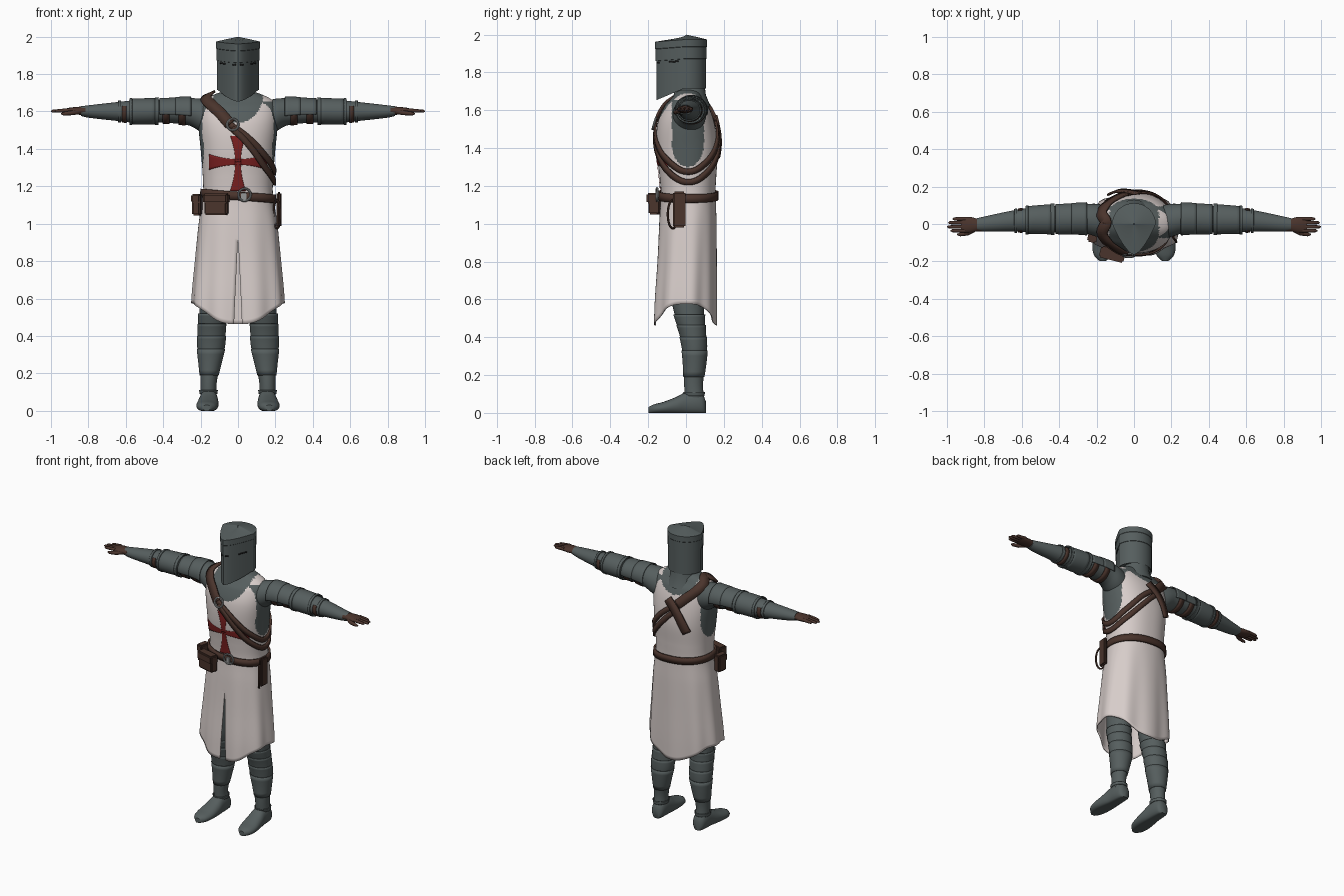
import bpy, bmesh, math
from mathutils import Vector as V

if "Cube" in bpy.data.objects:
    bpy.data.objects.remove(bpy.data.objects["Cube"])

def material(name, rgb):
    m = bpy.data.materials.new(name)
    m.diffuse_color = (*rgb, 1)
    m.use_nodes = True
    m.node_tree.nodes["Principled BSDF"].inputs["Base Color"].default_value = m.diffuse_color
    return m

STEEL = material("grey steel", (.092, .112, .112))
CLOTH = material("off white cloth", (.68, .61, .59))
LEATHER = material("brown leather", (.068, .034, .025))
RED = material("dark red", (.2, .015, .015))
BUCKLE = material("light metal", (.3, .31, .31))
DARK = material("dark slit", (.01, .01, .01))

def finish(name, bm, mats, thick=0, angle=35):
    bmesh.ops.remove_doubles(bm, verts=bm.verts, dist=1e-5)
    bmesh.ops.recalc_face_normals(bm, faces=bm.faces)
    me = bpy.data.meshes.new(name)
    bm.to_mesh(me)
    bm.free()
    ob = bpy.data.objects.new(name, me)
    bpy.context.collection.objects.link(ob)
    for m in mats:
        me.materials.append(m)
    if thick:
        mod = ob.modifiers.new("thickness", 'SOLIDIFY')
        mod.thickness, mod.offset = thick, 0
    bpy.ops.object.select_all(action='DESELECT')
    bpy.context.view_layer.objects.active = ob
    ob.select_set(True)
    bpy.ops.object.shade_smooth_by_angle(angle=math.radians(angle))
    return ob

def loft(name, rings, mats, closed=True, caps=True, thick=0, rule=None, angle=35):
    bm = bmesh.new()
    rows = [[bm.verts.new(p) for p in r] for r in rings]
    n = len(rows[0])
    for a, b in zip(rows, rows[1:]):
        for i in range(n if closed else n - 1):
            j = (i + 1) % n
            f = bm.faces.new((a[i], a[j], b[j], b[i]))
            if rule:
                f.material_index = rule(f.calc_center_median())
    if caps and closed:
        for r in (rows[0], rows[-1]):
            f = bm.faces.new(r)
            if rule:
                f.material_index = rule(f.calc_center_median())
    return finish(name, bm, mats, thick, angle)

def interp(tab, t):
    """Smooth lookup of a row in a table keyed by its first column."""
    tab = sorted(tab)
    t = min(max(t, tab[0][0]), tab[-1][0])
    i = max(k for k in range(len(tab) - 1) if tab[k][0] <= t)
    a, b = tab[i], tab[i + 1]
    p, q = tab[max(i - 1, 0)], tab[min(i + 2, len(tab) - 1)]
    h = b[0] - a[0]
    u = (t - a[0]) / h
    out = []
    for k in range(1, len(a)):
        ma = (b[k] - p[k]) / (b[0] - p[0]) * h
        mb = (q[k] - a[k]) / (q[0] - a[0]) * h
        out.append((2*u**3 - 3*u*u + 1)*a[k] + (u**3 - 2*u*u + u)*ma
                   + (3*u*u - 2*u**3)*b[k] + (u**3 - u*u)*mb)
    return out

def span(a, b, n):
    return [a + (b - a) * i / n for i in range(n + 1)]

def spow(c, e):
    return math.copysign(abs(c) ** e, c)

# Body surface: height, half width, front, back
BODY = [(.45, .246, -.168, .155), (.6, .243, -.163, .157), (.8, .226, -.15, .157),
        (1.0, .207, -.14, .157), (1.15, .187, -.132, .155), (1.25, .188, -.14, .16),
        (1.4, .2, -.157, .168), (1.53, .212, -.15, .15), (1.62, .208, -.115, .12),
        (1.66, .185, -.08, .092), (1.69, .13, -.055, .075), (1.71, .07, -.04, .06)]

def body(th, z, off=0):
    w, f, b = interp(BODY, z)
    c, s = spow(math.cos(th), .88), spow(math.sin(th), .88)
    return V(((w + off) * c, (f + b) / 2 + ((b - f) / 2 + off) * s, z))

def normal(th, z):
    du = body(th + .01, z) - body(th - .01, z)
    dv = body(th, z + .004) - body(th, z - .004)
    return du.cross(dv).normalized()

def torso_rule(c):
    hole = ((c.y - .01) / .085) ** 2 + (max(0, 1.42 - c.z) / .12) ** 2 < 1
    if abs(c.x) > .12 and 1.3 < c.z < 1.655 and hole:
        return 1
    depth = .16 if c.y < 0 else .12
    return int((c.x / .135) ** 2 + ((1.70 - c.z) / depth) ** 2 < 1)

N = 144
loft("torso", [[body(2*math.pi*i/N, z) for i in range(N)] for z in span(1.15, 1.71, 80)],
     [CLOTH, STEEL], rule=torso_rule, angle=60)

# Skirt with dipping hem and front slit
def skirt_ring(t):
    ring = []
    for i in range(97):
        base = -math.pi/2 + 2*math.pi*i/96
        z = 1.15 - t * (1.15 - .575 + .112 * abs(math.sin(base)) ** 3)
        g = max(0, .92 - z) * .14
        th = -math.pi/2 + g + (2*math.pi - 2*g) * i/96
        ring.append(body(th, z, .006 * t * math.sin(9 * th)))
    return ring
loft("skirt", [skirt_ring(t) for t in span(0, 1, 30)], [CLOTH], closed=False, thick=.006, angle=60)

# Cross draped on the chest
def front(x, z, off):
    w, f, b = interp(BODY, z)
    c = min(abs(x) / w, 1) ** (1 / .88)
    return V((x, (f + b)/2 - (b - f)/2 * (1 - c*c) ** .44 - off, z))

for name, dx, dz, length in (("cross_arm_right", 1, 0, .155), ("cross_arm_left", -1, 0, .155),
                             ("cross_top", 0, 1, .14), ("cross_bottom", 0, -1, .155)):
    rows = []
    for u in span(0, 1, 16):
        hw = .015 + .027 * u ** 2
        rows.append([front(dx*u*length + dz*v*hw, 1.33 + dz*u*length + dx*v*hw, .004)
                     for v in span(-1, 1, 6)])
    loft(name, rows, [RED], closed=False, thick=.002)

# Straps and belt follow the body surface
def ribbon(name, path, width, off=.009, thick=.012):
    tab = [(i, *p) for i, p in enumerate(path)]
    pts = [interp(tab, u) for u in span(0, len(path) - 1, (len(path) - 1) * 8)]
    pts = [(math.radians(a), z) for a, z in pts]
    nor = [normal(*p) for p in pts]
    pos = [body(*p) + n * off for p, n in zip(pts, nor)]
    rows = []
    for i, (p, n) in enumerate(zip(pos, nor)):
        t = pos[min(i + 1, len(pos) - 1)] - pos[max(i - 1, 0)]
        s = t.cross(n).normalized() * width / 2
        rows.append([p - s, p + s])
    return loft(name, rows, [LEATHER], closed=False, thick=thick)

ribbon("shoulder_strap", [(100, 1.53), (118, 1.59), (142, 1.645), (180, 1.684), (218, 1.648),
                          (243, 1.6), (261, 1.53)], .06, .014)
ribbon("upper_chest_strap", [(-99, 1.53), (-70, 1.435), (-40, 1.345), (0, 1.275), (40, 1.34),
                             (75, 1.45), (100, 1.53)], .032)
ribbon("lower_chest_strap", [(-97, 1.51), (-68, 1.385), (-40, 1.285), (0, 1.22), (40, 1.28),
                             (75, 1.39), (102, 1.51)], .032, .011)
ribbon("strap_tail", [(86, 1.55), (105, 1.46), (122, 1.36)], .055, .02)
ribbon("belt", [(a, 1.148 - .016 * math.cos(math.radians(a))) for a in range(-90, 271, 30)], .045, .01)

def box(name, loc, size, mat, rot=0, bevel=.008):
    bm = bmesh.new()
    bmesh.ops.create_cube(bm, size=1)
    for v in bm.verts:
        v.co = V((v.co.x * size[0], v.co.y * size[1], v.co.z * size[2]))
    bmesh.ops.bevel(bm, geom=bm.edges[:], offset=bevel, segments=2, affect='EDGES')
    ob = finish(name, bm, [mat])
    ob.location, ob.rotation_euler = loc, (0, 0, rot)

box("front_pouch", (-.115, -.158, 1.1), (.125, .055, .105), LEATHER, -.25)
box("front_pouch_flap", (-.116, -.163, 1.135), (.135, .062, .055), LEATHER, -.25)
box("side_pouch", (-.218, -.06, 1.1), (.045, .07, .11), LEATHER, -.2)
box("side_pouch_flap", (-.22, -.06, 1.135), (.05, .078, .05), LEATHER, -.2)
box("sheath_holder", (.218, -.035, 1.075), (.022, .065, .19), LEATHER, -.1)
box("belt_tongue", (.03, -.15, 1.14), (.03, .012, .05), BUCKLE, 0, .003)

# Tubes along any path; used for rings, fingers and loops
def tube(name, pts, radii, mat, n=12, closed=False):
    rows = []
    for i, p in enumerate(pts):
        if closed:
            t = pts[(i + 1) % len(pts)] - pts[i - 1]
        else:
            t = pts[min(i + 1, len(pts) - 1)] - pts[max(i - 1, 0)]
        a = t.cross(V((0, 1, .01)) if abs(t.normalized().y) < .9 else V((1, 0, 0))).normalized()
        b = t.cross(a).normalized()
        rows.append([p + radii[i] * (a * math.cos(k*2*math.pi/n) + b * math.sin(k*2*math.pi/n))
                     for k in range(n)])
    if closed:
        rows.append(rows[0])
    loft(name, rows, [mat], caps=not closed)

def ring_pts(c, ax, ay, r, n=24):
    return [V(c) + V(ax) * r * math.cos(2*math.pi*i/n) + V(ay) * r * math.sin(2*math.pi*i/n) for i in range(n)]

tube("belt_buckle", ring_pts((.035, -.153, 1.155), (1, .1, 0), (0, 0, 1), .033), [.006]*24, BUCKLE, 8, True)
tube("strap_buckle", ring_pts((-.028, -.168, 1.53), (1, 0, 0), (0, .3, 1), .03), [.006]*24, BUCKLE, 8, True)
tube("belt_loop", ring_pts((.208, -.07, 1.05), (.25, -.35, 0), (0, 0, 1), .075), [.006]*24, LEATHER, 8, True)

# Great helm: pointed front, lower edge dropping to the face point
def helm_ring(k, z0, low=False, n=64):
    ring = []
    for i in range(n):
        th = 2*math.pi*i/n
        c, s = math.cos(th), math.sin(th)
        y = .107 * s if s > 0 else -.157 * (1 - abs(c) ** 1.6)
        z = z0 - .062 * min(1, max(0, -y - .01) / .147) if low else z0 + .08 * min(0, y)
        ring.append(V((.112 * k * c, y * k, z)))
    return ring
loft("helm", [helm_ring(.92, 1.725, True), helm_ring(1, 1.715, True), helm_ring(1, 1.872),
              helm_ring(1.025, 1.873), helm_ring(1.025, 1.935), helm_ring(1.04, 1.937),
              helm_ring(1.04, 1.974), helm_ring(.5, 1.988), helm_ring(.02, 1.999)], [STEEL], angle=25)
loft("neck", [[V((r*math.cos(a), .02 + r*math.sin(a), z)) for a in span(0, 2*math.pi, 32)[:-1]]
              for z, r in ((1.62, .11), (1.68, .085), (1.76, .075))], [STEEL])
for s in (1, -1):
    for lo, hi, z in ((12, 20, 1.862), (27, 31, 1.862)):
        eye = [helm_ring(1.008, zz, False, 128)[64 + lo:64 + hi] for zz in (z - .004, z + .004)]
        loft("eye_slit", [[V((s * p.x, p.y, p.z)) for p in r] for r in eye], [DARK],
             closed=False, thick=.003)

# Limb tables. Arm: x, centre y, centre z, half depth, half height
ARM = [(.13, .01, 1.56, .085, .09), (.2, .02, 1.58, .088, .088), (.26, .028, 1.598, .078, .073),
       (.4, .026, 1.602, .073, .062), (.55, .022, 1.6, .066, .06), (.65, .016, 1.6, .056, .05),
       (.8, .0, 1.6, .04, .033), (.84, -.003, 1.602, .034, .026)]
# Leg: z, centre x, centre y, half width, half depth
LEG = [(.08, .158, .045, .043, .05), (.15, .157, .04, .043, .05), (.25, .15, .045, .056, .056),
       (.34, .144, .045, .069, .062), (.42, .141, .035, .07, .066), (.5, .138, .02, .07, .074),
       (.58, .13, .012, .075, .085), (.95, .105, .005, .09, .1)]
# Foot: y, centre x, half width, top height
FOOT = [(.105, .155, .02, .06), (.095, .155, .036, .09), (.06, .156, .046, .115), (0, .157, .05, .11),
        (-.05, .16, .056, .085), (-.12, .165, .058, .058), (-.17, .167, .045, .045), (-.197, .167, .018, .032)]

def arm_ring(x, s, off=0, a0=0, a1=360, n=36):
    cy, cz, ry, rz = interp(ARM, x)
    return [V((s*x, cy + (ry+off)*math.cos(math.radians(a)), cz + (rz+off)*math.sin(math.radians(a))))
            for a in span(a0, a1, n)][:n if a1 - a0 == 360 else None]

def leg_ring(z, s, off=0, n=36):
    cx, cy, rx, ry = interp(LEG, z)
    return [V((s*(cx + (rx+off)*math.cos(a)), cy + (ry+off)*math.sin(a), z))
            for a in span(0, 2*math.pi, n)[:-1]]

def foot_ring(y, s):
    cx, w, h = interp(FOOT, y)
    return [V((s*(cx + w*spow(math.cos(a), .8)), y, max(0, h*(.45 + .55*math.sin(a)))))
            for a in span(0, 2*math.pi, 24)[:-1]]

for s, side in ((1, "left"), (-1, "right")):
    loft(side + "_arm", [arm_ring(x, s) for x in span(.13, .84, 40)], [STEEL])
    for part, a, b, off in (("upper_arm_plate", .25, .335, .007), ("lower_arm_plate", .325, .42, .005)):
        loft(f"{side}_{part}", [arm_ring(x, s, off, -15, 195) for x in span(a, b, 5)], [STEEL],
             closed=False, thick=.006)
    for part, a, b, off in (("elbow_guard", .435, .575, .006), ("elbow_rim", .425, .445, .01),
                            ("elbow_edge", .565, .58, .01), ("forearm_rim", .625, .64, .004)):
        loft(f"{side}_{part}", [arm_ring(x, s, off) for x in span(a, b, 5)], [STEEL], caps=False, thick=.006)
    for x, w, a0, a1 in ((.3, .038, 165, 375), (.385, .038, 165, 375), (.607, .024, 150, 390)):
        loft(side + "_arm_strap", [arm_ring(xx, s, .003, a0, a1) for xx in (x - w/2, x + w/2)], [LEATHER],
             closed=False, thick=.005)
    # Gloved hand
    palm = [(.815, .036, .022), (.84, .034, .022), (.87, .042, .02), (.905, .043, .016), (.925, .038, .01)]
    loft(side + "_glove", [[V((s*x, -.005 + ry*math.cos(a), 1.604 + rz*math.sin(a)))
                            for a in span(0, 2*math.pi, 20)[:-1]] for x, ry, rz in palm], [LEATHER])
    for y, x1 in ((-.036, .98), (-.015, .999), (.007, .993), (.027, .97)):
        tube(side + "_finger", [V((s*x, y, 1.607 - .06*(x - .9))) for x in (.9, .95, x1 - .008, x1)],
             [.011, .0095, .008, .003], LEATHER)
    tube(side + "_thumb", [V((s*.85, -.025, 1.6)), V((s*.89, -.05, 1.592)), V((s*.93, -.056, 1.588)),
                           V((s*.945, -.056, 1.587))], [.015, .012, .01, .004], LEATHER)
    # Leg with overlapping plates, then shoe
    loft(side + "_leg", [leg_ring(z, s) for z in span(.08, .95, 40)], [STEEL])
    for a, b in ((.09, .11), (.19, .33), (.32, .40), (.39, .465), (.455, .52)):
        loft(side + "_leg_plate", [leg_ring(z, s, .002 + .004*(z - a)/(b - a)) for z in span(a, b, 5)],
             [STEEL], caps=False, thick=.004)
    loft(side + "_shoe", [foot_ring(y, s) for y in span(.105, -.197, 28)], [STEEL], angle=45)
